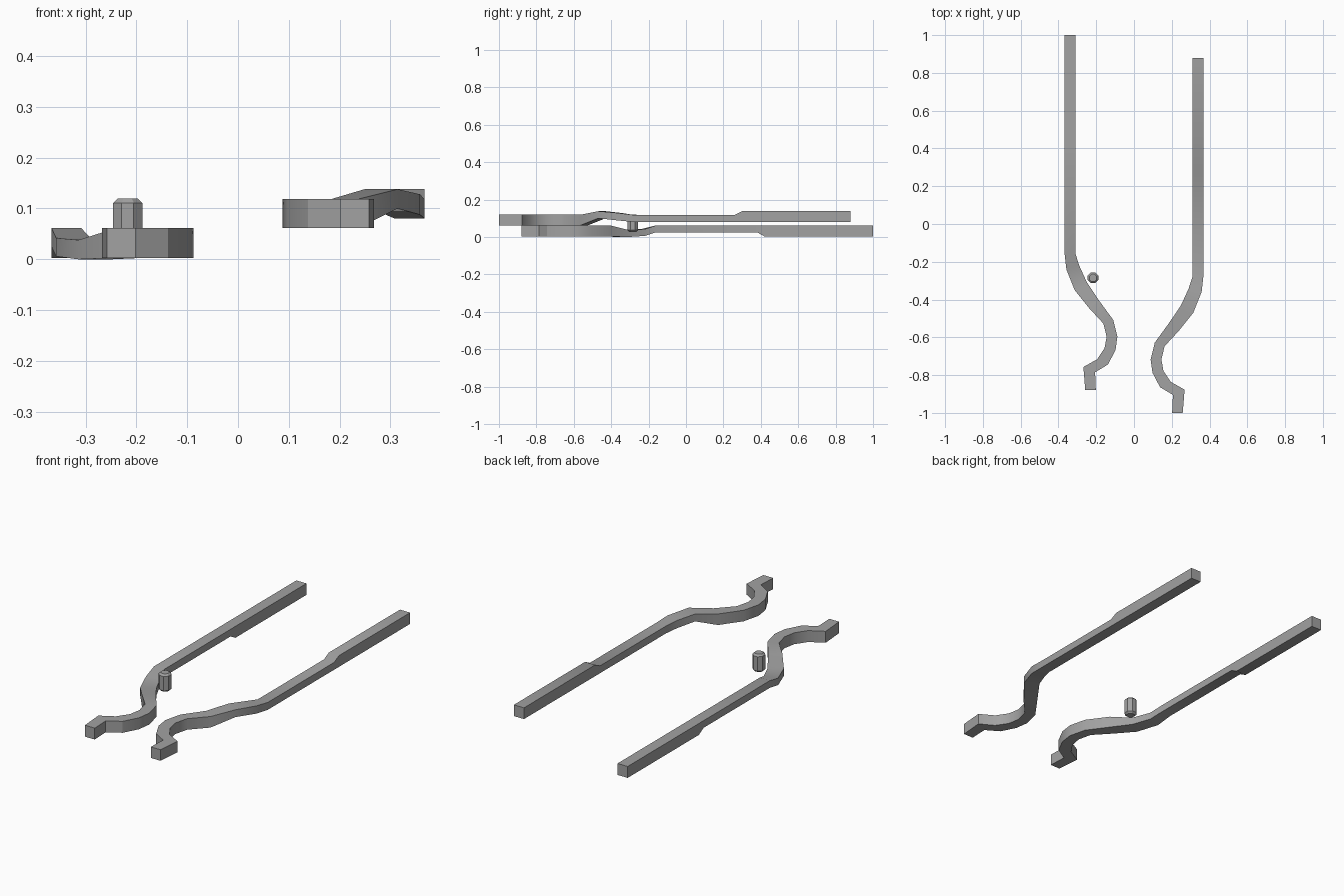
import bpy, bmesh, math
from mathutils import Matrix

if "Cube" in bpy.data.objects:
    bpy.data.objects.remove(bpy.data.objects["Cube"])

steel = bpy.data.materials.new("grey steel")
steel.diffuse_color = (0.36, 0.36, 0.36, 1)
steel.use_nodes = True
steel.node_tree.nodes["Principled BSDF"].inputs["Base Color"].default_value = steel.diffuse_color

# Plan of one bent arm: outer edge and inner edge points, from back to front
PLAN = [((-.367, 1.0), (-.309, 1.0)), ((-.367, .42), (-.309, .42)),
        ((-.367, .38), (-.309, .38)), ((-.367, -.16), (-.309, -.16)),
        ((-.358, -.24), (-.290, -.22)), ((-.314, -.35), (-.249, -.31)),
        ((-.238, -.445), (-.185, -.405)), ((-.162, -.527), (-.110, -.508)),
        ((-.145, -.597), (-.088, -.597)), ((-.156, -.658), (-.098, -.668)),
        ((-.195, -.716), (-.138, -.744)), ((-.268, -.757), (-.206, -.785)),
        ((-.258, -.88), (-.202, -.88))]


def finish(name, bm):
    bmesh.ops.recalc_face_normals(bm, faces=bm.faces)
    me = bpy.data.meshes.new(name)
    bm.to_mesh(me)
    bm.free()
    me.materials.append(steel)
    ob = bpy.data.objects.new(name, me)
    bpy.context.collection.objects.link(ob)
    bpy.ops.object.select_all(action='DESELECT')
    ob.select_set(True)
    bpy.context.view_layer.objects.active = ob
    bpy.ops.object.shade_smooth_by_angle(angle=math.radians(30))


def arm(name, side, shift, heights):
    """Loft rectangular sections along the plan; heights are (top, bottom)."""
    bm = bmesh.new()
    rings = []
    for i, ((xo, yo), (xi, yi)) in enumerate(PLAN):
        top, bot = heights[min(i, len(heights) - 1)]
        rings.append([bm.verts.new((x * side, y + shift, z)) for x, y, z in
                      ((xo, yo, top), (xi, yi, top), (xi, yi, bot), (xo, yo, bot))])
    for a, b in zip(rings, rings[1:]):
        for k in range(4):
            n = (k + 1) % 4
            bm.faces.new((a[k], a[n], b[n], b[k]))
    bm.faces.new(rings[0])
    bm.faces.new(rings[-1])
    finish(name, bm)


# Lower arm: relieved underside, dips under the crossing, then a full-height hook
arm("lower_arm", 1, 0, [(.062, .003), (.062, .003), (.062, .025), (.062, .025),
                        (.042, .006), (.038, 0), (.062, .003)])
# Upper arm: mirrored, relieved top, rises over the crossing
arm("upper_arm", -1, -.12, [(.138, .08), (.138, .08), (.118, .08), (.118, .08),
                            (.128, .088), (.138, .10), (.119, .062)])

# Pivot pin: octagonal with chamfered ends
bm = bmesh.new()
bmesh.ops.create_cone(bm, cap_ends=True, segments=8, radius1=.031, radius2=.031, depth=.092,
                      matrix=Matrix.Translation((-.217, -.285, .074))
                      @ Matrix.Rotation(math.pi / 8, 4, 'Z'))
rims = [e for e in bm.edges if abs(e.verts[0].co.z - e.verts[1].co.z) < 1e-4]
bmesh.ops.bevel(bm, geom=rims, offset=.009, segments=1, affect='EDGES')
finish("pivot_pin", bm)
